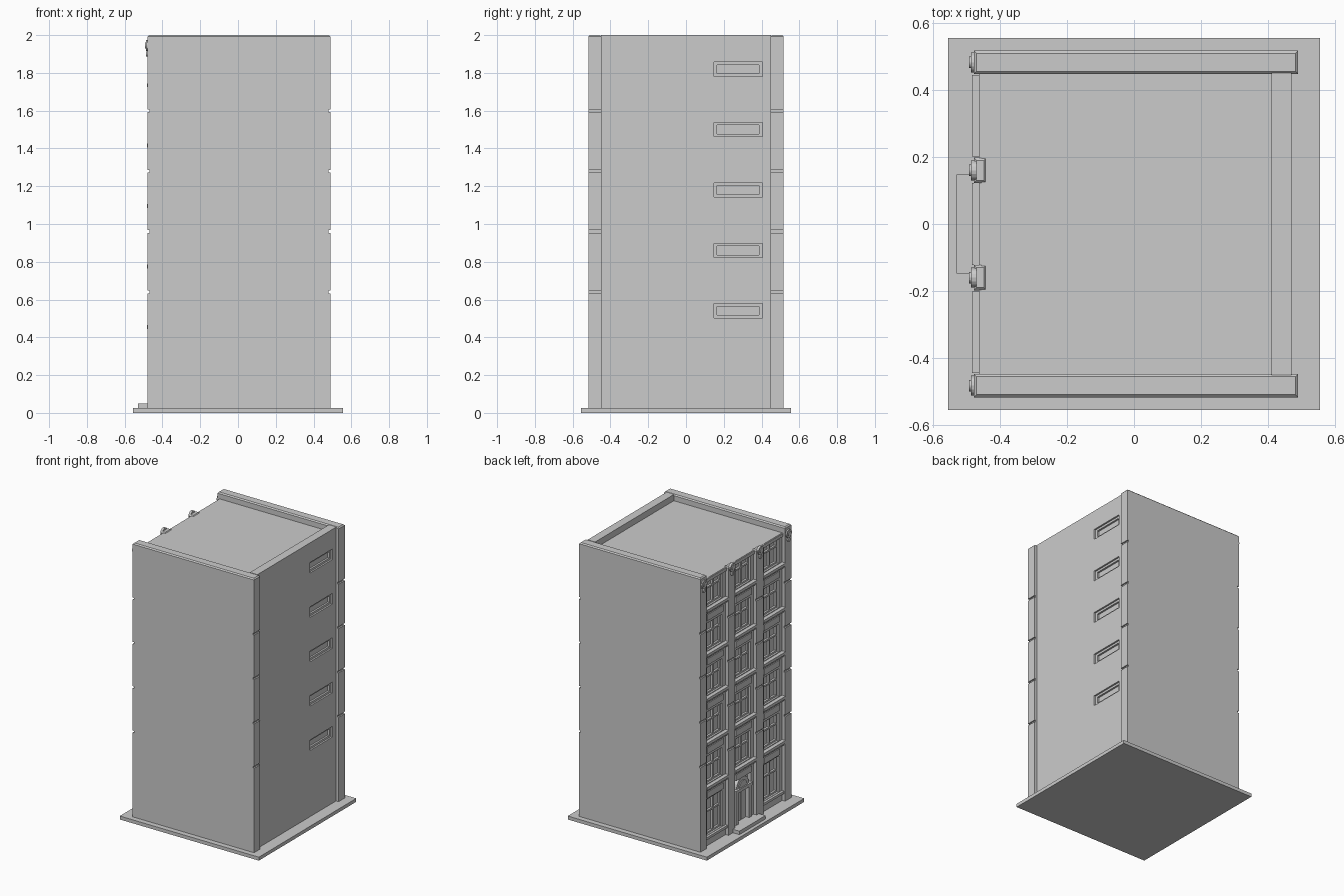
import bpy
import math
from mathutils import Matrix, Vector
import bmesh

if "Cube" in bpy.data.objects:
    bpy.data.objects.remove(bpy.data.objects["Cube"], do_unlink=True)

stone = bpy.data.materials.new("light_grey_stone")
stone.use_nodes = True
COLOUR = (0.6, 0.6, 0.6, 1)
stone.diffuse_color = COLOUR
stone.node_tree.nodes["Principled BSDF"].inputs["Base Color"].default_value = COLOUR


def add_box(bm, b):
    """Add a box given as (x0, x1, y0, y1, z0, z1)."""
    lo, hi = Vector(b[0::2]), Vector(b[1::2])
    size = Matrix.Diagonal((*(hi - lo), 1))
    bmesh.ops.create_cube(bm, size=1, matrix=Matrix.Translation((lo + hi) / 2) @ size)


def finish(name, bm):
    mesh = bpy.data.meshes.new(name)
    bm.to_mesh(mesh)
    bm.free()
    mesh.materials.append(stone)
    obj = bpy.data.objects.new(name, mesh)
    bpy.context.collection.objects.link(obj)
    return obj


def boxes(name, *parts):
    bm = bmesh.new()
    for p in parts:
        add_box(bm, p)
    return finish(name, bm)


def apply(obj, mod):
    bpy.context.view_layer.objects.active = obj
    bpy.ops.object.modifier_apply(modifier=mod.name)


def cut(obj, holes):
    cutter = boxes("cutter", *holes)
    cutter.hide_render = True
    mod = obj.modifiers.new("cut", "BOOLEAN")
    mod.operation = "DIFFERENCE"
    mod.solver = "EXACT"
    mod.object = cutter
    apply(obj, mod)
    bpy.data.objects.remove(cutter, do_unlink=True)


def chamfer_top(obj, top, width):
    """Chamfer only the outer edges of the top face."""
    bm = bmesh.new()
    bm.from_mesh(obj.data)
    rim = [e for e in bm.edges if all(abs(v.co.z - top) < 0.001 for v in e.verts)]
    bmesh.ops.bevel(bm, geom=rim, offset=width, segments=1, affect="EDGES")
    bm.to_mesh(obj.data)
    bm.free()


FLOOR = 0.32
BASE, ROOF, TOP = 0.025, 1.955, 2.0
JOINTS = [0.64 + FLOOR * i for i in range(4)]

# Ground plate, entrance step and solid core with the flat roof
boxes("ground_plate", (-0.555, 0.555, -0.555, 0.555, 0, BASE))
boxes("entrance_step", (-0.53, -0.44, -0.148, 0.148, BASE, 0.05))
boxes("core_and_roof", (-0.425, 0.42, -0.46, 0.46, BASE, ROOF))

# Plain side walls whose ends form the corner pilasters, with notched joints
for side, y0, y1 in (("right", -0.517, -0.447), ("left", 0.447, 0.517)):
    wall = boxes(side + "_wall", (-0.478, 0.49, y0, y1, BASE, TOP))
    notches = []
    for z in JOINTS:
        for x in (-0.478, 0.49):
            notches.append((x - 0.01, x + 0.01, y0 - 0.1, y1 + 0.1, z - 0.007, z + 0.007))
    cut(wall, notches)
    chamfer_top(wall, TOP, 0.008)

# Wall opposite the entrance, with its parapet and slot windows
rear = boxes("slot_window_wall", (0.41, 0.47, -0.45, 0.45, BASE, TOP))
slots = [0.54 + FLOOR * i for i in range(5)]
cut(rear, [(0.44, 0.6, 0.147, 0.405, z - 0.038, z + 0.038) for z in slots])
for i, z in enumerate(slots):
    frame = boxes("slot_frame_%d" % i, (0.435, 0.458, 0.147, 0.405, z - 0.038, z + 0.038))
    cut(frame, [(0.445, 0.6, 0.165, 0.387, z - 0.023, z + 0.023)])

# Entrance facade: three bays of windows around a central door
BAYS = (-0.323, 0, 0.323)
WIN_W, WIN_H = 0.085, 0.2
sills = [0.47 + FLOOR * i for i in range(5)]
openings = []
for y in BAYS:
    openings += [(y, z, WIN_H) for z in sills]
    if y:
        openings.append((y, 0.1, 0.26))
facade = boxes("facade_wall", (-0.455, -0.42, -0.45, 0.45, BASE, ROOF))
cut(facade, [(-0.6, -0.426, y - WIN_W, y + WIN_W, z, z + h) for y, z, h in openings]
    + [(-0.6, -0.426, -0.09, 0.09, 0.05, 0.4)])


def window(y, z, h):
    """Frame, central mullion, cross bar and sill for one opening."""
    xf, xb, t = -0.44, -0.424, 0.012
    parts = []
    for c in (y - WIN_W + t / 2, y, y + WIN_W - t / 2):
        parts.append((xf, xb, c - t / 2, c + t / 2, z, z + h))
    for c in (z + t / 2, z + h * 0.62, z + h - t / 2):
        parts.append((xf - 0.001, xb, y - WIN_W, y + WIN_W, c - t / 2, c + t / 2))
    boxes("window_frame", *parts)


for y, z, h in openings:
    window(y, z, h)
for y in BAYS:
    half = 0.122
    for z in sills:
        boxes("floor_ledge", (-0.483, -0.44, y - half, y + half, z - 0.025, z - 0.005),
              (-0.47, -0.44, y - half, y + half, z - 0.042, z - 0.025))
        boxes("spandrel_panel", (-0.462, -0.44, y - 0.09, y + 0.09, z - 0.1, z - 0.055))
    if y:
        boxes("ground_sill", (-0.472, -0.44, y - half, y + half, 0.08, 0.098))
boxes("facade_cornice", (-0.462, -0.445, -0.448, 0.448, ROOF - 0.025, ROOF - 0.002))

# Middle pilasters
for s in (-1, 1):
    c = s * 0.16
    pil = boxes("middle_pilaster", (-0.478, -0.44, c - 0.038, c + 0.038, BASE, ROOF + 0.005))
    cut(pil, [(-0.6, -0.468, c - 0.1, c + 0.1, z - 0.007, z + 0.007) for z in JOINTS])
    chamfer_top(pil, ROOF + 0.005, 0.008)


def disc(bm, y, z, r, x0, x1, sides=16):
    turn = Matrix.Rotation(math.pi / 2, 4, "Y")
    bmesh.ops.create_cone(bm, cap_ends=True, segments=sides, radius1=r, radius2=r,
                          depth=x1 - x0,
                          matrix=Matrix.Translation(((x0 + x1) / 2, y, z)) @ turn)


# Round ornaments with a small drop on each pilaster head
for y in (-0.482, -0.16, 0.16, 0.482):
    bm = bmesh.new()
    disc(bm, y, 1.945, 0.03, -0.487, -0.47)
    disc(bm, y, 1.945, 0.017, -0.492, -0.47)
    disc(bm, y, 1.9, 0.014, -0.487, -0.47)
    finish("pilaster_ornament", bm)

# Double door with an arched light above and side posts
boxes("door_leaves", (-0.436, -0.422, -0.055, -0.002, 0.05, 0.27),
      (-0.436, -0.422, 0.002, 0.055, 0.05, 0.27))
boxes("door_posts", *[(-0.462, -0.422, c - 0.014, c + 0.014, 0.05, 0.29)
                      for c in (-0.075, 0.075)])
boxes("door_lintel", (-0.466, -0.422, -0.095, 0.095, 0.275, 0.298))
bm = bmesh.new()
disc(bm, 0, 0.298, 0.07, -0.452, -0.424, 24)
disc(bm, 0, 0.298, 0.045, -0.458, -0.424, 24)
bmesh.ops.bisect_plane(bm, geom=bm.verts[:] + bm.edges[:] + bm.faces[:],
                       plane_co=(0, 0, 0.297), plane_no=(0, 0, -1), clear_outer=True)
finish("arched_door_light", bm)
